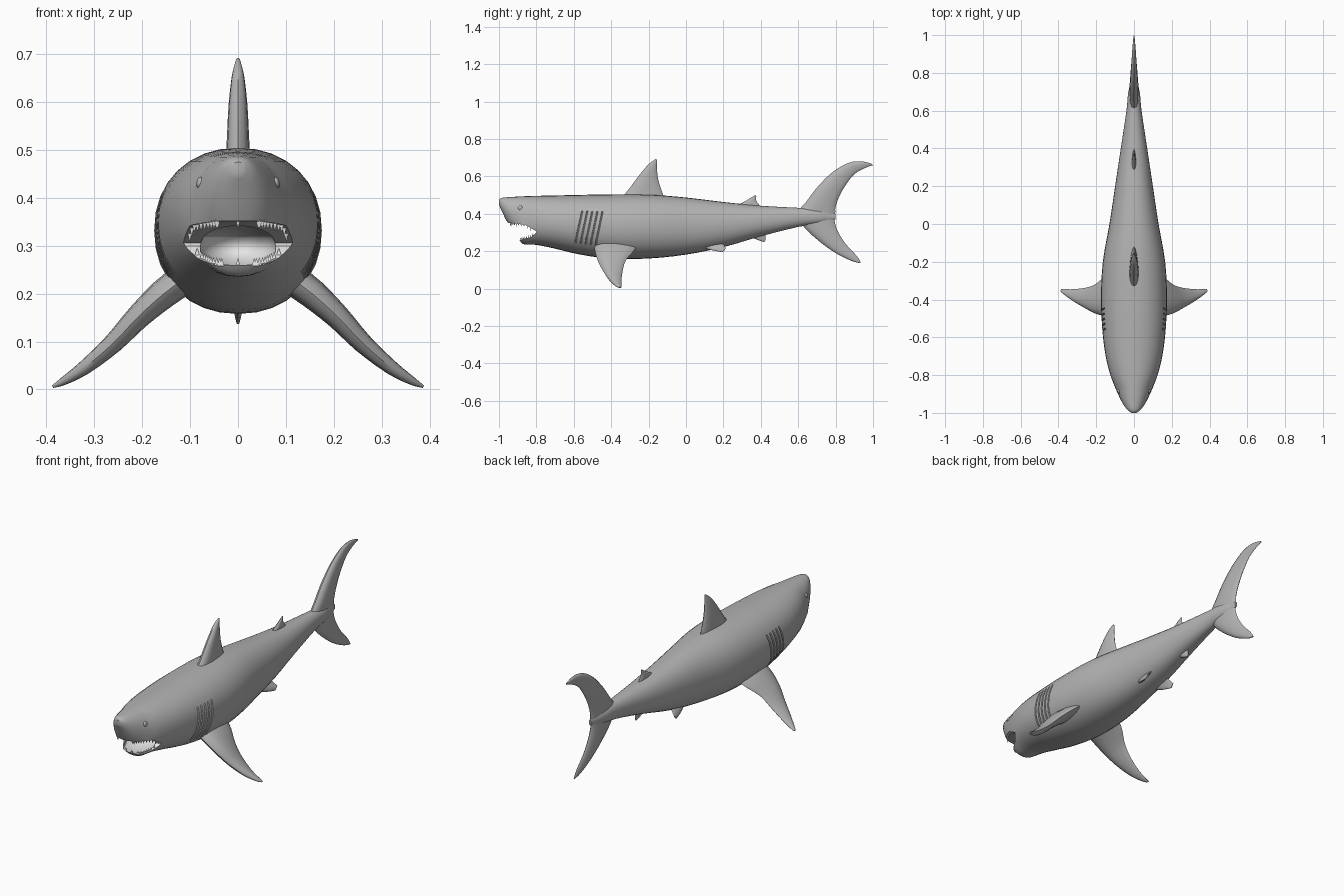
import bpy, bmesh, math
from mathutils import Vector

cube = bpy.data.objects.get("Cube")
if cube:
    bpy.data.objects.remove(cube, do_unlink=True)


def material(name, value):
    m = bpy.data.materials.new(name)
    m.use_nodes = True
    m.diffuse_color = (value, value, value, 1)
    m.node_tree.nodes["Principled BSDF"].inputs["Base Color"].default_value = m.diffuse_color
    return m


GREY = material("skin_grey", 0.45)
PALE = material("mouth_pale", 0.78)


def make(name, bm, mats=(GREY,)):
    bmesh.ops.recalc_face_normals(bm, faces=bm.faces)
    me = bpy.data.meshes.new(name)
    bm.to_mesh(me)
    bm.free()
    for m in mats:
        me.materials.append(m)
    ob = bpy.data.objects.new(name, me)
    bpy.context.collection.objects.link(ob)
    return ob


def loft(bm, rings):
    """Skin closed rings of points and cap both ends."""
    loops = [[bm.verts.new(p) for p in r] for r in rings]
    n = len(loops[0])
    for a, b in zip(loops, loops[1:]):
        for i in range(n):
            j = (i + 1) % n
            bm.faces.new((a[i], a[j], b[j], b[i]))
    bm.faces.new(loops[0])
    bm.faces.new(loops[-1])


def spline(rows, steps):
    """Catmull-Rom interpolation through rows of numbers."""
    out = []
    for i in range(len(rows) - 1):
        quad = [rows[max(i - 1, 0)], rows[i], rows[i + 1], rows[min(i + 2, len(rows) - 1)]]
        for s in range(steps):
            t = s / steps
            out.append([0.5 * (2 * b + (c - a) * t + (2 * a - 5 * b + 4 * c - d) * t * t
                               + (3 * b - a - 3 * c + d) * t ** 3) for a, b, c, d in zip(*quad)])
    return out + [list(rows[-1])]


def lerp_rows(rows, y):
    """Linear lookup of a row by its first number."""
    for a, b in zip(rows, rows[1:]):
        if y <= b[0]:
            t = max(0, (y - a[0]) / (b[0] - a[0]))
            return [p + (q - p) * t for p, q in zip(a, b)]
    return rows[-1]


# Body stations: y, half width, top z, bottom z
BODY = spline([
    (-1.0, .012, .475, .447), (-.985, .034, .485, .415), (-.95, .06, .489, .345),
    (-.90, .085, .492, .275), (-.88, .094, .493, .246), (-.86, .102, .494, .236),
    (-.8, .125, .496, .234), (-.7, .15, .498, .214), (-.57, .167, .501, .183),
    (-.4, .175, .504, .160), (-.2, .165, .503, .161), (0, .13, .487, .182),
    (.2, .1, .463, .222), (.4, .07, .443, .28), (.6, .04, .432, .33),
    (.7, .03, .425, .345), (.8, .006, .4, .37)], 3)


def body_point(y, a, scale=1.0):
    _, w, top, bot = lerp_rows(BODY, y)
    c, s = math.cos(a), math.sin(a)
    fat = lambda v: math.copysign(abs(v) ** 0.93, v)
    return Vector((w * scale * fat(c), y, (top + bot) / 2 + (top - bot) / 2 * scale * fat(s)))


def half_width(y, z):
    _, w, top, bot = lerp_rows(BODY, y)
    k = (z - (top + bot) / 2) / ((top - bot) / 2)
    return w * math.sqrt(max(0, 1 - k * k))


SIDES = 32
bm = bmesh.new()
loft(bm, [[body_point(r[0], 2 * math.pi * i / SIDES) for i in range(SIDES)] for r in BODY])
body = make("body", bm, (GREY, PALE))

# Mouth opening: wedge between the lips plus a rounded throat
UPPER_LIP = [(-1.1, .362), (-.95, .352), (-.86, .342), (-.8, .306)]
LOWER_LIP = [(-1.1, .245), (-.9, .257), (-.83, .275), (-.8, .3)]
outline = UPPER_LIP + LOWER_LIP[::-1]
cutters = []
bm = bmesh.new()
loft(bm, [[(x, y, z) for y, z in outline] for x in (-.25, .25)])
cutters.append(make("mouth_cutter", bm, (GREY, PALE)))
bm = bmesh.new()
bmesh.ops.create_uvsphere(bm, u_segments=24, v_segments=14, radius=1)
for v in bm.verts:
    v.co = Vector((v.co.x * .081, -.825 + v.co.y * .12, .298 + v.co.z * .046))
cutters.append(make("throat_cutter", bm, (GREY, PALE)))
for ob in cutters:
    for f in ob.data.polygons:
        f.material_index = 1 if f.center.z < .32 else 0

# Gill slits: five thin curved grooves on each flank
bm = bmesh.new()
for k in range(5):
    for side in (1, -1):
        rings = []
        for i in range(9):
            a = math.radians(-38 + i * 8)
            y = -.585 + k * .027 + .02 * math.sin(a * 2) + .012
            ring = []
            for dy, scale in ((0, .955), (.003, .955), (.011, 1.05), (-.004, 1.05)):
                p = body_point(y + dy, a, scale)
                ring.append((p.x * side, p.y, p.z))
            rings.append(ring)
        loft(bm, rings)
cutters.append(make("gill_cutter", bm))

for c in cutters:
    c.hide_render = True
    mod = body.modifiers.new(c.name, "BOOLEAN")
    mod.operation, mod.solver, mod.object = "DIFFERENCE", "EXACT", c
    mod.material_mode = "TRANSFER"
bpy.context.view_layer.update()
cut_mesh = bpy.data.meshes.new_from_object(body.evaluated_get(bpy.context.evaluated_depsgraph_get()))
body.modifiers.clear()
body.data = cut_mesh
for c in cutters:
    bpy.data.objects.remove(c, do_unlink=True)
smooth = [body]


def fin(name, rows):
    """Rows: leading x y z, trailing x y z, half thickness, from root to tip."""
    secs = [(Vector(r[:3]), Vector(r[3:6]), r[6]) for r in spline(rows, 3)]
    mids = [(a + b) / 2 for a, b, _ in secs]
    rings = []
    for i, (a, b, t) in enumerate(secs):
        span = mids[min(i + 1, len(mids) - 1)] - mids[max(i - 1, 0)]
        n = (b - a).cross(span).normalized()
        ring = []
        for k in range(14):
            ang = 2 * math.pi * k / 14
            u = (1 - math.cos(ang)) / 2
            ring.append(a.lerp(b, u) + n * t * math.sin(ang) * (1.2 - .6 * u))
        rings.append(ring)
    bm = bmesh.new()
    loft(bm, rings)
    smooth.append(make(name, bm))


def upright_fin(name, rows):
    fin(name, [(0, a, b, 0, c, d, t) for a, b, c, d, t in rows])


# Fins on the centre line: leading y z, trailing y z, half thickness
upright_fin("dorsal_fin", [
    (-.36, .475, -.11, .47, .028), (-.315, .52, -.127, .515, .025), (-.255, .60, -.148, .58, .021),
    (-.205, .66, -.155, .64, .014), (-.17, .688, -.154, .675, .006), (-.16, .692, -.155, .688, .003)])
upright_fin("rear_dorsal_fin", [
    (.26, .44, .41, .43, .012), (.31, .464, .39, .45, .01),
    (.35, .488, .375, .472, .006), (.37, .50, .376, .495, .002)])
upright_fin("anal_fin", [
    (.33, .30, .43, .315, .012), (.36, .272, .425, .288, .01),
    (.395, .256, .425, .265, .006), (.415, .25, .422, .252, .002)])
upright_fin("tail_upper_lobe", [
    (.58, .4, .8, .375, .022), (.635, .455, .797, .42, .025), (.70, .54, .812, .475, .024),
    (.78, .62, .845, .54, .019), (.865, .671, .898, .61, .013), (.935, .681, .957, .645, .008),
    (.992, .668, 1.0, .66, .003)])
upright_fin("tail_lower_lobe", [
    (.6, .375, .8, .42, .022), (.64, .318, .795, .36, .022), (.72, .247, .815, .30, .018),
    (.80, .19, .857, .235, .013), (.88, .15, .913, .175, .008), (.925, .137, .935, .14, .003)])

for s, label in ((1, "left"), (-1, "right")):
    # Pectoral rows: x, z, leading y, trailing y, half thickness
    fin(label + "_pectoral_fin", [(s * x, a, z, s * x, b, z, t) for x, z, a, b, t in (
        (.10, .24, -.49, -.255, .036), (.155, .20, -.487, -.28, .033), (.21, .15, -.472, -.322, .027),
        (.26, .097, -.445, -.338, .022), (.32, .046, -.41, -.345, .016), (.365, .017, -.378, -.345, .009),
        (.387, .006, -.36, -.345, .003))])
    fin(label + "_pelvic_fin", [(s * x, a, z, s * x, b, z + .02, t) for x, z, a, b, t in (
        (.035, .245, .06, .2, .014), (.052, .222, .09, .2, .012),
        (.068, .205, .14, .208, .008), (.08, .195, .195, .213, .003))])
    # Eyes
    bm = bmesh.new()
    bmesh.ops.create_uvsphere(bm, u_segments=16, v_segments=10, radius=1)
    for v in bm.verts:
        v.co = Vector((s * (half_width(-.885, .43) - .003) + v.co.x * .009,
                       -.885 + v.co.y * .014, .43 + v.co.z * .014))
    smooth.append(make(label + "_eye", bm))


def teeth(name, lip, front, back, count, height):
    """Row of pointed teeth following the lip from corner to corner."""
    bm = bmesh.new()
    for i in range(count):
        s = -1 + 2 * i / (count - 1)
        y = front + (back - front) * s * s
        z = lerp_rows(lip, y)[1]
        x = math.copysign(half_width(y, z) * .93, s) if s else 0
        base = [bm.verts.new((x + dx, y + dy, z - height * .25))
                for dx, dy in ((-.005, -.003), (.005, -.003), (.005, .004), (-.005, .004))]
        tip = bm.verts.new((x, y, z + height))
        for k in range(4):
            bm.faces.new((base[k], base[(k + 1) % 4], tip))
        bm.faces.new(base)
    make(name, bm, (PALE,))


teeth("upper_teeth", UPPER_LIP, -.94, -.83, 23, -.016)
teeth("lower_teeth", LOWER_LIP, -.885, -.82, 21, .014)

# Smooth shading with crisp lip and slit edges
bpy.ops.object.select_all(action="DESELECT")
for ob in smooth:
    ob.select_set(True)
bpy.context.view_layer.objects.active = body
bpy.ops.object.shade_smooth_by_angle(angle=math.radians(40))
